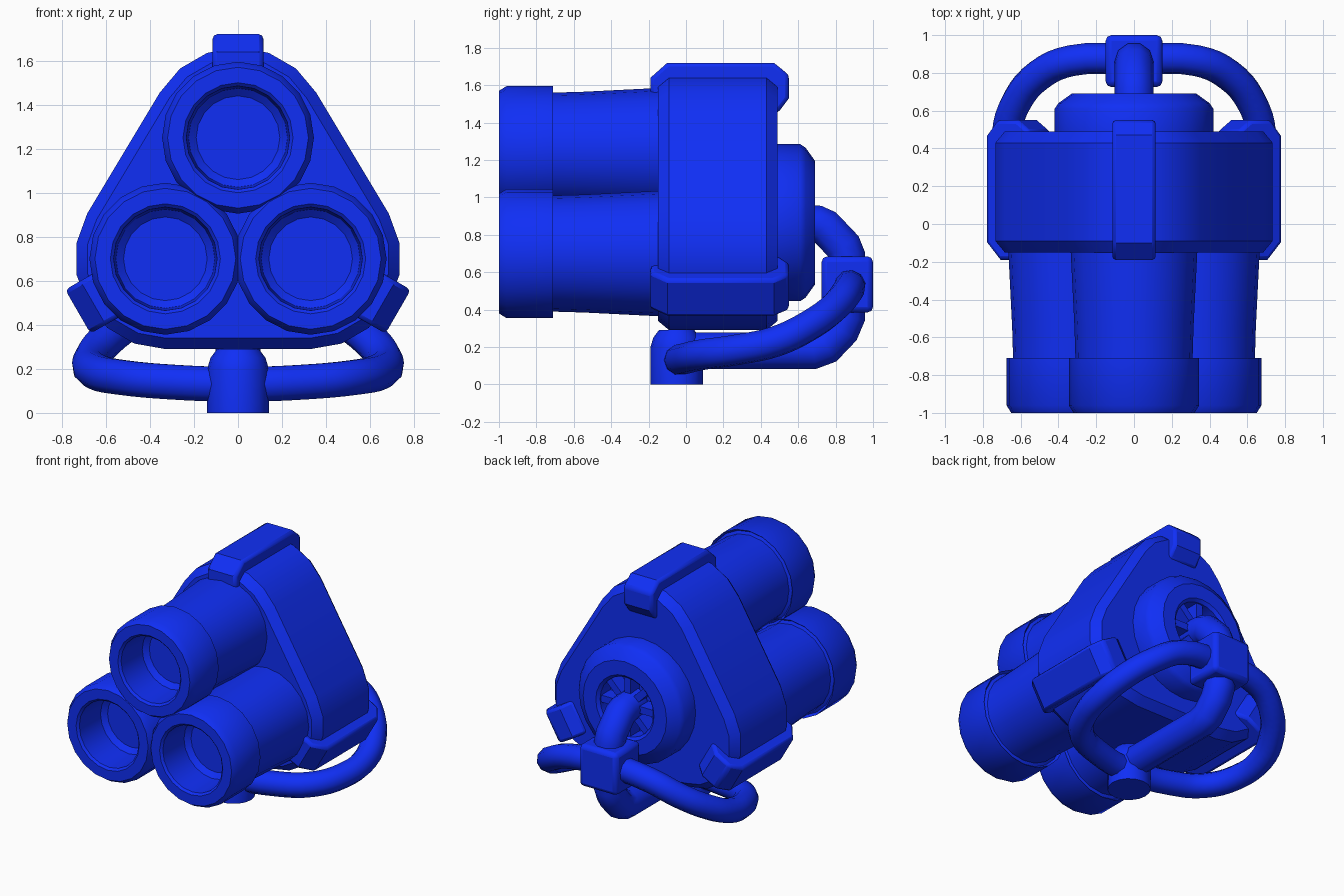
import bpy, bmesh, math
from mathutils import Matrix, Vector

if "Cube" in bpy.data.objects:
    bpy.data.objects.remove(bpy.data.objects["Cube"])

CZ = 0.88                                   # height of the three-fold axis
CENTRES = [(0, 1.25), (-0.33, 0.70), (0.33, 0.70)]
blue = bpy.data.materials.new("blue")
blue.diffuse_color = (0.005, 0.028, 0.92, 1)
blue.use_nodes = True
blue.node_tree.nodes["Principled BSDF"].inputs["Base Color"].default_value = blue.diffuse_color


def finish(ob, angle=35):
    bpy.ops.object.select_all(action='DESELECT')
    ob.select_set(True)
    bpy.context.view_layer.objects.active = ob
    if ob.type == 'CURVE':
        bpy.ops.object.convert(target='MESH')
        ob = bpy.context.view_layer.objects.active
    ob.data.materials.clear()
    ob.data.materials.append(blue)
    bpy.ops.object.shade_smooth_by_angle(angle=math.radians(angle))
    return ob


def make(name, bm, bevel=0, angle=35):
    bmesh.ops.remove_doubles(bm, verts=bm.verts, dist=1e-5)
    bmesh.ops.recalc_face_normals(bm, faces=bm.faces)
    me = bpy.data.meshes.new(name)
    bm.to_mesh(me)
    bm.free()
    ob = bpy.data.objects.new(name, me)
    bpy.context.collection.objects.link(ob)
    if bevel:
        m = ob.modifiers.new("bevel", 'BEVEL')
        m.width, m.segments = bevel, 2
        m.limit_method, m.angle_limit = 'ANGLE', math.radians(50)
    return finish(ob, angle)


def loft(rings):
    """Skin closed rings of points in order and cap both ends."""
    bm = bmesh.new()
    vs = [[bm.verts.new(p) for p in r] for r in rings]
    n = len(vs[0])
    for a, b in zip(vs, vs[1:]):
        for i in range(n):
            bm.faces.new((a[i], a[(i + 1) % n], b[(i + 1) % n], b[i]))
    bm.faces.new(vs[0])
    bm.faces.new(vs[-1])
    return bm


def lathe(profile, cx, cz, n=20):
    """Profile of (radius, y) turned about an axis along y."""
    t = [2 * math.pi * i / n for i in range(n)]
    return loft([[(cx + r * math.cos(a), y, cz + r * math.sin(a)) for a in t]
                 for r, y in profile])


def tube(name, pts, radius, smooth, cyclic=False):
    cu = bpy.data.curves.new(name, 'CURVE')
    cu.dimensions, cu.bevel_depth, cu.bevel_resolution = '3D', radius, 3
    cu.use_fill_caps, cu.resolution_u = True, 4
    sp = cu.splines.new('BEZIER' if smooth else 'POLY')
    if smooth:
        sp.bezier_points.add(len(pts) - 1)
        for bp, p in zip(sp.bezier_points, pts):
            bp.co = p
            bp.handle_left_type = bp.handle_right_type = 'AUTO'
    else:
        sp.points.add(len(pts) - 1)
        for q, p in zip(sp.points, pts):
            q.co = (*p, 1)
    sp.use_cyclic_u = cyclic
    ob = bpy.data.objects.new(name, cu)
    bpy.context.collection.objects.link(ob)
    return finish(ob, 40)


# Three hollow barrels with thick front collars
barrel = [(0.325, -0.15), (0.335, -0.10), (0.335, -0.15), (0.315, -0.55), (0.31, -0.72),
          (0.33, -0.73), (0.345, -0.71), (0.345, -0.96), (0.32, -1.0),
          (0.25, -1.0), (0.235, -0.985), (0.225, -0.76), (0.19, -0.73)][1:]
for name, (cx, cz) in zip(("top", "left", "right"), CENTRES):
    make(name + "_barrel", lathe(barrel, cx, cz))

# Rounded triangular housing, chamfered front and back
def outline(y, r, steps=6):
    pts = []
    for (cx, cz), start in zip(CENTRES, (30, 150, 270)):
        for i in range(steps + 1):
            a = math.radians(start + 120 * i / steps)
            pts.append((cx + r * math.cos(a), y, cz + r * math.sin(a)))
    return pts

make("housing", loft([outline(*p) for p in
                      ((-0.15, 0.36), (-0.09, 0.41), (0.43, 0.41), (0.49, 0.36))]), angle=25)

# Clamps over the three corners
clamp = [(-0.19, 1.55), (-0.19, 1.64), (-0.10, 1.72), (0.47, 1.72), (0.55, 1.655),
         (0.55, 1.53), (0.49, 1.45), (-0.13, 1.50)]
for i in range(3):
    bm = loft([[(x, y, z) for y, z in clamp] for x in (-0.115, 0.115)])
    bmesh.ops.rotate(bm, verts=bm.verts, cent=Vector((0, 0, CZ)),
                     matrix=Matrix.Rotation(math.radians(120 * i), 3, 'Y'))
    make(f"corner_clamp_{i + 1}", bm, bevel=0.02)

# Rear disc with a recessed, ribbed socket
HZ = 0.865
make("rear_disc", lathe([(0.42, 0.47), (0.42, 0.61), (0.40, 0.64), (0.33, 0.69), (0.23, 0.69),
                         (0.21, 0.67), (0.21, 0.56)], 0, HZ, 24))
for i in range(8):
    bm = bmesh.new()
    bmesh.ops.create_cube(bm, size=1)
    bmesh.ops.scale(bm, verts=bm.verts, vec=(0.16, 0.10, 0.05))
    bmesh.ops.translate(bm, verts=bm.verts, vec=(0.14, 0.61, 0))
    bmesh.ops.rotate(bm, verts=bm.verts, cent=Vector(),
                     matrix=Matrix.Rotation(math.radians(45 * i), 3, 'Y'))
    bmesh.ops.translate(bm, verts=bm.verts, vec=(0, 0, HZ))
    make(f"socket_rib_{i + 1}", bm)

# Cranked support arm running from the socket down and forward
tube("support_arm", [(0, 0.57, 0.87), (0, 0.70, 0.86), (0, 0.745, 0.84), (0, 0.84, 0.74),
                     (0, 0.86, 0.69), (0, 0.86, 0.36), (0, 0.83, 0.29), (0, 0.75, 0.205),
                     (0, 0.68, 0.18), (0, -0.05, 0.18)], 0.103, False)

# Block where the arm meets the loop
bm = bmesh.new()
bmesh.ops.create_cube(bm, size=1)
bmesh.ops.scale(bm, verts=bm.verts, vec=(0.30, 0.275, 0.30))
bmesh.ops.translate(bm, verts=bm.verts, vec=(0, 0.8625, 0.535))
make("arm_block", bm, bevel=0.03)

# Upright foot at the front end of the arm
bm = lathe([(0.14, 0), (0.14, 0.20), (0.125, 0.25), (0.095, 0.29)], 0, 0, 16)
bmesh.ops.rotate(bm, verts=bm.verts, cent=Vector(), matrix=Matrix.Rotation(math.pi / 2, 3, 'X'))
bmesh.ops.translate(bm, verts=bm.verts, vec=(0, -0.05, 0))
make("foot", bm)

# Oval loop of tube, mirrored about the centre
half = [(0.30, 0.0, 0.14), (0.52, 0.09, 0.16), (0.64, 0.27, 0.185),
        (0.67, 0.48, 0.23), (0.62, 0.65, 0.31), (0.50, 0.79, 0.41), (0.33, 0.865, 0.50)]
loop = ([(0, -0.04, 0.13)] + half + [(0, 0.87, 0.53)]
        + [(-x, y, z) for x, y, z in reversed(half)])
tube("loop_handle", loop, 0.083, True, cyclic=True)
